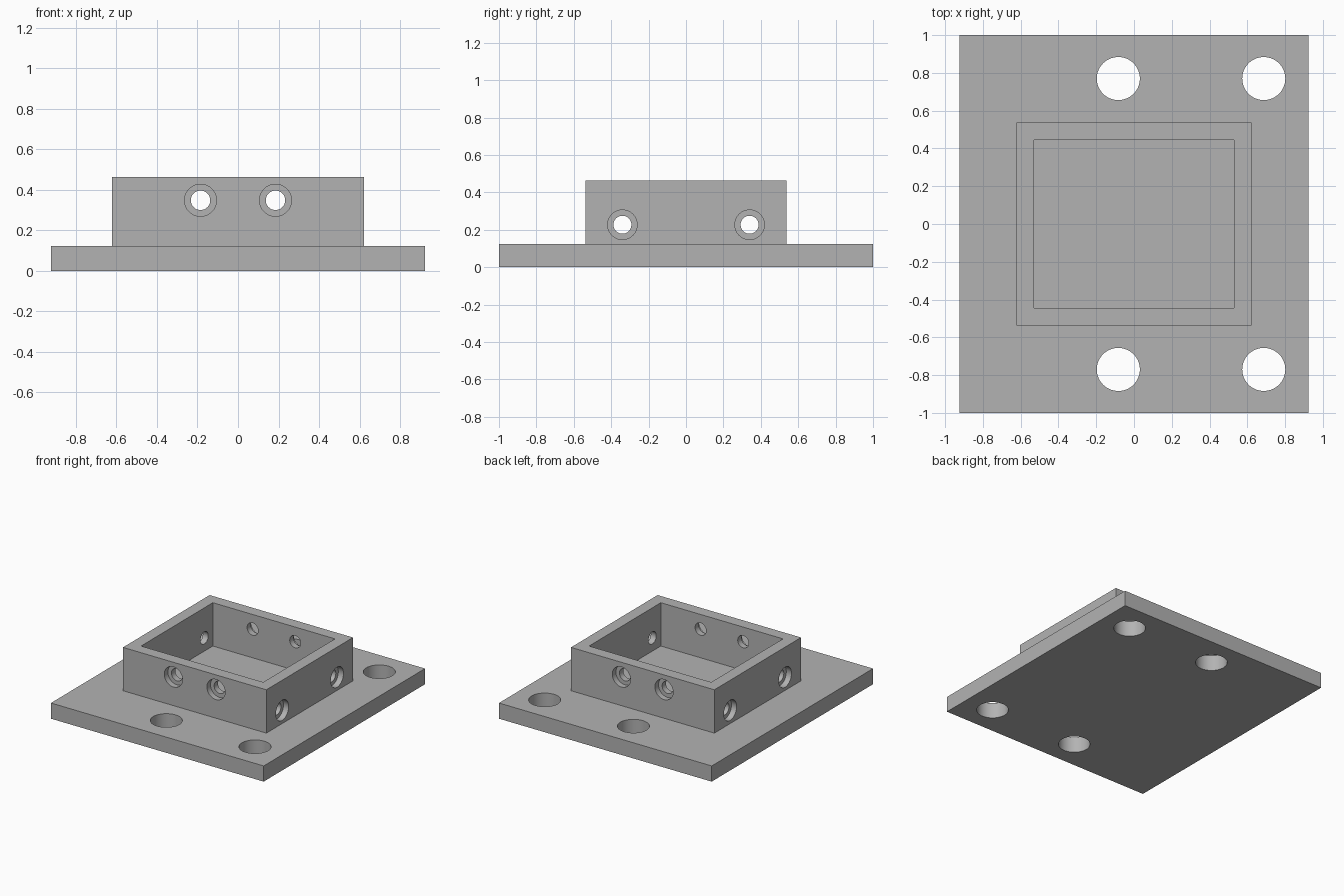
import bpy
from math import pi

cube = bpy.data.objects.get("Cube")
if cube:
    bpy.data.objects.remove(cube, do_unlink=True)

PLATE_TOP, TOP = 0.123, 0.463
OUT_X, OUT_Y, WALL = 0.622, 0.537, 0.092
SINK = 0.045

grey = bpy.data.materials.new("plain grey")
grey.use_nodes = True
colour = (0.45, 0.45, 0.45, 1)
grey.diffuse_color = colour
grey.node_tree.nodes["Principled BSDF"].inputs["Base Color"].default_value = colour


def box(name, half_x, half_y, z0, z1):
    bpy.ops.mesh.primitive_cube_add(size=2, location=(0, 0, (z0 + z1) / 2))
    ob = bpy.context.object
    ob.name = name
    ob.scale = (half_x, half_y, (z1 - z0) / 2)
    bpy.ops.object.transform_apply(location=True, rotation=True, scale=True)
    ob.data.materials.append(grey)
    return ob


def rod(radius, length, location, rotation=(0, 0, 0)):
    bpy.ops.mesh.primitive_cylinder_add(vertices=64, radius=radius, depth=length,
                                        location=location, rotation=rotation)
    ob = bpy.context.object
    ob.data.materials.append(grey)
    return ob


def cut(target, cutter):
    """Subtract the cutter from the target and discard it."""
    cutter.hide_render = True
    mod = target.modifiers.new("cut", "BOOLEAN")
    mod.operation, mod.solver, mod.object = "DIFFERENCE", "EXACT", cutter
    bpy.context.view_layer.objects.active = target
    bpy.ops.object.modifier_apply(modifier=mod.name)
    bpy.data.objects.remove(cutter, do_unlink=True)


def finish(ob):
    bpy.ops.object.select_all(action="DESELECT")
    ob.select_set(True)
    bpy.context.view_layer.objects.active = ob
    bpy.ops.object.shade_smooth_by_angle(angle=pi / 6)


# Base plate with four mounting holes
plate = box("base_plate", 0.923, 1.0, 0, PLATE_TOP)
for x in (-0.083, 0.687):
    for y in (-0.77, 0.77):
        cut(plate, rod(0.114, 1, (x, y, 0)))
finish(plate)

# Open rectangular frame standing on the plate
frame = box("wall_frame", OUT_X, OUT_Y, PLATE_TOP, TOP)
cut(frame, box("cavity_cutter", OUT_X - WALL, OUT_Y - WALL, 0, 1))

# Counterbored screw holes through opposite walls
for side in (-1, 1):
    x, z = side * 0.185, 0.348
    turn = (pi / 2, 0, 0)
    cut(frame, rod(0.048, 3, (x, 0, z), turn))
    for end in (-1, 1):
        cut(frame, rod(0.079, 2 * SINK, (x, end * OUT_Y, z), turn))
    y, z = side * 0.34, 0.227
    turn = (0, pi / 2, 0)
    cut(frame, rod(0.048, 3, (0, y, z), turn))
    for end in (-1, 1):
        cut(frame, rod(0.079, 2 * SINK, (end * OUT_X, y, z), turn))
finish(frame)
